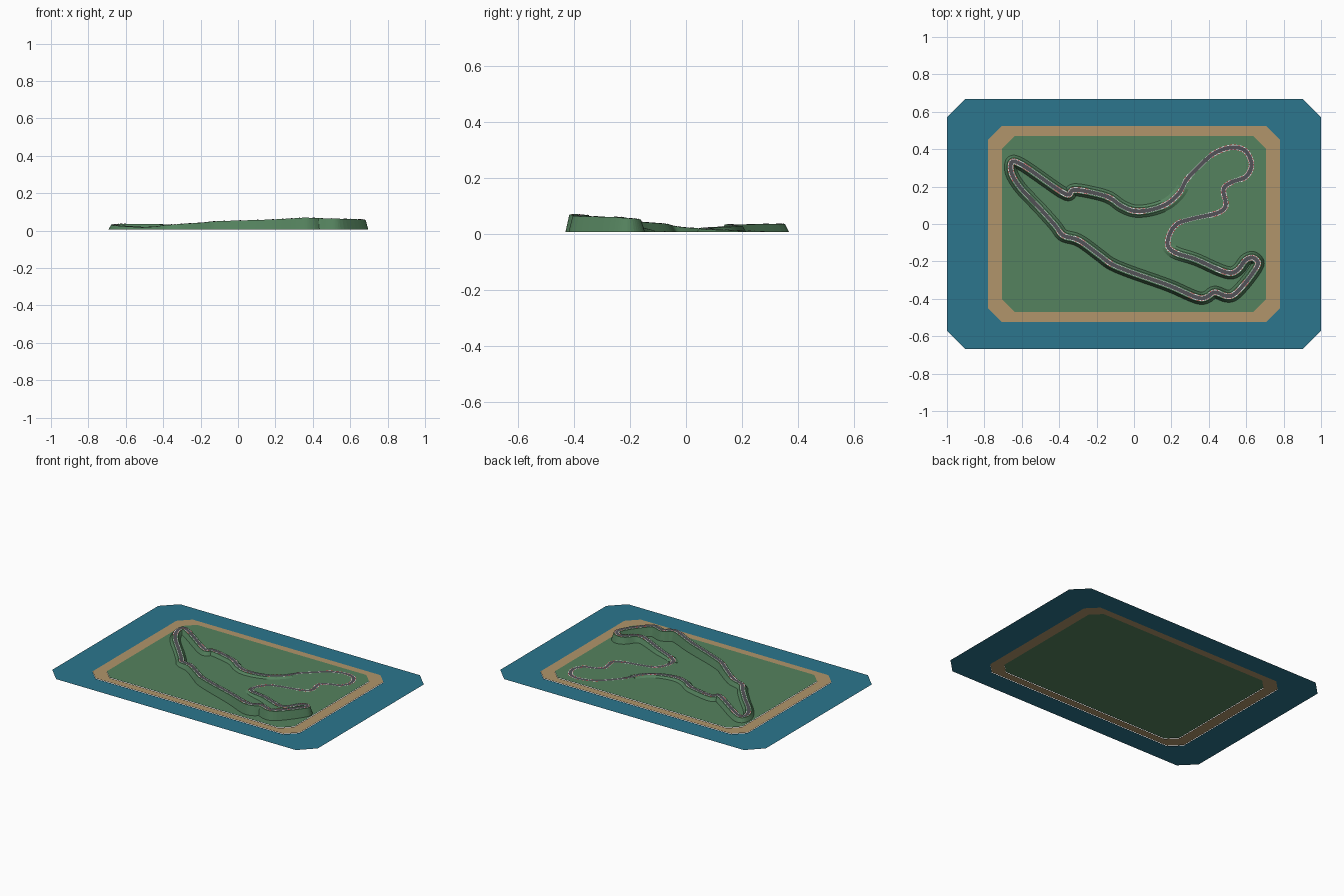
import bpy
import math
from mathutils import Vector

if "Cube" in bpy.data.objects:
    bpy.data.objects.remove(bpy.data.objects["Cube"])


def material(name, rgb):
    m = bpy.data.materials.new(name)
    m.diffuse_color = (*rgb, 1)
    m.use_nodes = True
    m.node_tree.nodes["Principled BSDF"].inputs["Base Color"].default_value = m.diffuse_color
    return m


WATER = material("water_blue", (0.025, 0.18, 0.27))
SAND = material("sand", (0.44, 0.30, 0.145))
GRASS = material("grass_green", (0.09, 0.225, 0.112))
ASPHALT = material("asphalt_grey", (0.085, 0.085, 0.095))
WHITE = material("line_white", (0.8, 0.8, 0.8))
RED = material("kerb_red", (0.62, 0.04, 0.05))


def mesh_object(name, verts, faces, mats, indices=None):
    me = bpy.data.meshes.new(name)
    me.from_pydata(verts, [], faces)
    for m in mats:
        me.materials.append(m)
    if indices:
        me.polygons.foreach_set("material_index", indices)
    me.update()
    ob = bpy.data.objects.new(name, me)
    bpy.context.collection.objects.link(ob)
    return ob


# Flat ground: chamfered rectangles nested inside each other
def octagon(hx, hy, c, z):
    quarter = [(hx, hy - c), (hx - c, hy)]
    pts = quarter + [(-x, y) for x, y in reversed(quarter)]
    pts += [(-x, -y) for x, y in pts]
    return [(x, y, z) for x, y in pts]


def ring(name, outer, inner, z, mat):
    verts = octagon(*outer, z) + octagon(*inner, z)
    faces = [(i, (i + 1) % 8, 8 + (i + 1) % 8, 8 + i) for i in range(8)]
    mesh_object(name, verts, faces, [mat])


sea, beach, lawn = (1.0, 0.667, 0.097), (0.78, 0.523, 0.073), (0.705, 0.47, 0.067)
BASE = 0.006
ring("water", sea, beach, 0.0, WATER)
ring("sand_border", beach, lawn, 0.003, SAND)
mesh_object("grass_field", octagon(*lawn, BASE), [tuple(range(8))], [GRASS])

# Track centre line, clockwise from the north-west hairpin
PATH = [(-.652, .333), (-.62, .328), (-.365, .16), (-.345, .158), (-.33, .18), (-.21, .165),
        (-.13, .14), (-.065, .095), (0, .07), (.085, .075), (.18, .11), (.245, .17),
        (.28, .235), (.355, .315), (.433, .38), (.525, .41), (.59, .395), (.625, .34),
        (.625, .295), (.595, .25), (.525, .225), (.48, .19), (.49, .095), (.46, .065),
        (.30, .025), (.23, 0), (.19, -.055), (.182, -.12), (.215, -.15), (.325, -.187),
        (.515, -.262), (.555, -.245), (.60, -.19), (.635, -.18), (.663, -.205), (.65, -.24),
        (.53, -.38), (.495, -.385), (.43, -.365), (.39, -.39), (.355, -.397), (.19, -.33),
        (-.118, -.215), (-.18, -.17), (-.30, -.085), (-.38, -.06), (-.42, -.01), (-.50, .08),
        (-.62, .21), (-.658, .285)]
# Height at chosen path points, linear in between
HEIGHT = {0: .034, 1: .036, 2: .034, 5: .028, 8: .021, 11: .013, 13: .007, 26: .007,
          28: .017, 30: .040, 33: .052, 36: .064, 40: .070, 42: .050, 44: .036,
          46: .023, 47: .018, 48: .026, 50: .034}
N, STEPS = len(PATH), 7


def height(u):
    keys = sorted(HEIGHT)
    for a, b in zip(keys, keys[1:]):
        if a <= u <= b:
            return HEIGHT[a] + (HEIGHT[b] - HEIGHT[a]) * (u - a) / (b - a)


def spline(i, t):
    """Centripetal Catmull-Rom through the path points."""
    p = [Vector(PATH[(i + k) % N]) for k in (-1, 0, 1, 2)]
    k = [0]
    for a, b in zip(p, p[1:]):
        k.append(k[-1] + (b - a).length ** 0.5)
    s = k[1] + t * (k[2] - k[1])
    for level in (1, 2, 3):
        if level < 3:
            p = [p[j].lerp(p[j + 1], (s - k[j]) / (k[j + level] - k[j]))
                 for j in range(len(p) - 1)]
        else:
            return p[0].lerp(p[1], (s - k[1]) / (k[2] - k[1]))


line = [(spline(i, j / STEPS), height(i + j / STEPS)) for i in range(N) for j in range(STEPS)]
M = len(line)
tangent = [(line[(i + 1) % M][0] - line[i - 1][0]).normalized() for i in range(M)]
turn = [tangent[i - 3].angle_signed(tangent[(i + 3) % M]) for i in range(M)]


def at(i, off, z):
    """Point beside the centre line; positive off is to the left."""
    c, t = line[i % M][0], tangent[i % M]
    return (c.x - t.y * off, c.y + t.x * off, z)


# Earth bank carrying the raised part of the track
verts, faces = [], []
for i in range(M):
    z = max(line[i][1] - 0.0008, BASE)
    verts += [at(i, .033, BASE), at(i, .019, z), at(i, -.019, z), at(i, -.033, BASE)]
raised = [line[i][1] > 0.0115 for i in range(M)]
for i in range(M):
    j = (i + 1) % M
    if raised[i] and raised[j]:
        faces += [(4 * i + k, 4 * i + k + 1, 4 * j + k + 1, 4 * j + k) for k in range(3)]
    elif raised[i]:
        faces.append(tuple(4 * i + k for k in range(4)))
    elif raised[j]:
        faces.append(tuple(4 * j + k for k in (3, 2, 1, 0)))
mesh_object("track_bank", verts, faces, [GRASS])


# Road surface and painted edge lines
def strip(name, left, right, mat, lift):
    verts = [at(i, o, line[i][1] + lift) for i in range(M) for o in (left, right)]
    faces = [(2 * i, 2 * i + 1, (2 * i + 3) % (2 * M), (2 * i + 2) % (2 * M)) for i in range(M)]
    mesh_object(name, verts, faces, [mat])


strip("road", .0105, -.0105, ASPHALT, 0.0005)
strip("edge_line_left", .012, .0105, WHITE, 0.0005)
strip("edge_line_right", -.0105, -.012, WHITE, 0.0005)

# Red and white kerbs on both sides of the bends
verts, faces, idx = [], [], []
for i in range(M):
    if abs(turn[i]) < math.radians(16):
        continue
    for a, b in ((.0145, .012), (-.012, -.0145)):
        n = len(verts)
        z0, z1 = line[i][1] + .001, line[(i + 1) % M][1] + .001
        verts += [at(i, a, z0), at(i, b, z0), at(i + 1, b, z1), at(i + 1, a, z1)]
        faces.append((n, n + 1, n + 2, n + 3))
        idx.append(i % 2)
mesh_object("kerbs", verts, faces, [RED, WHITE], idx)
